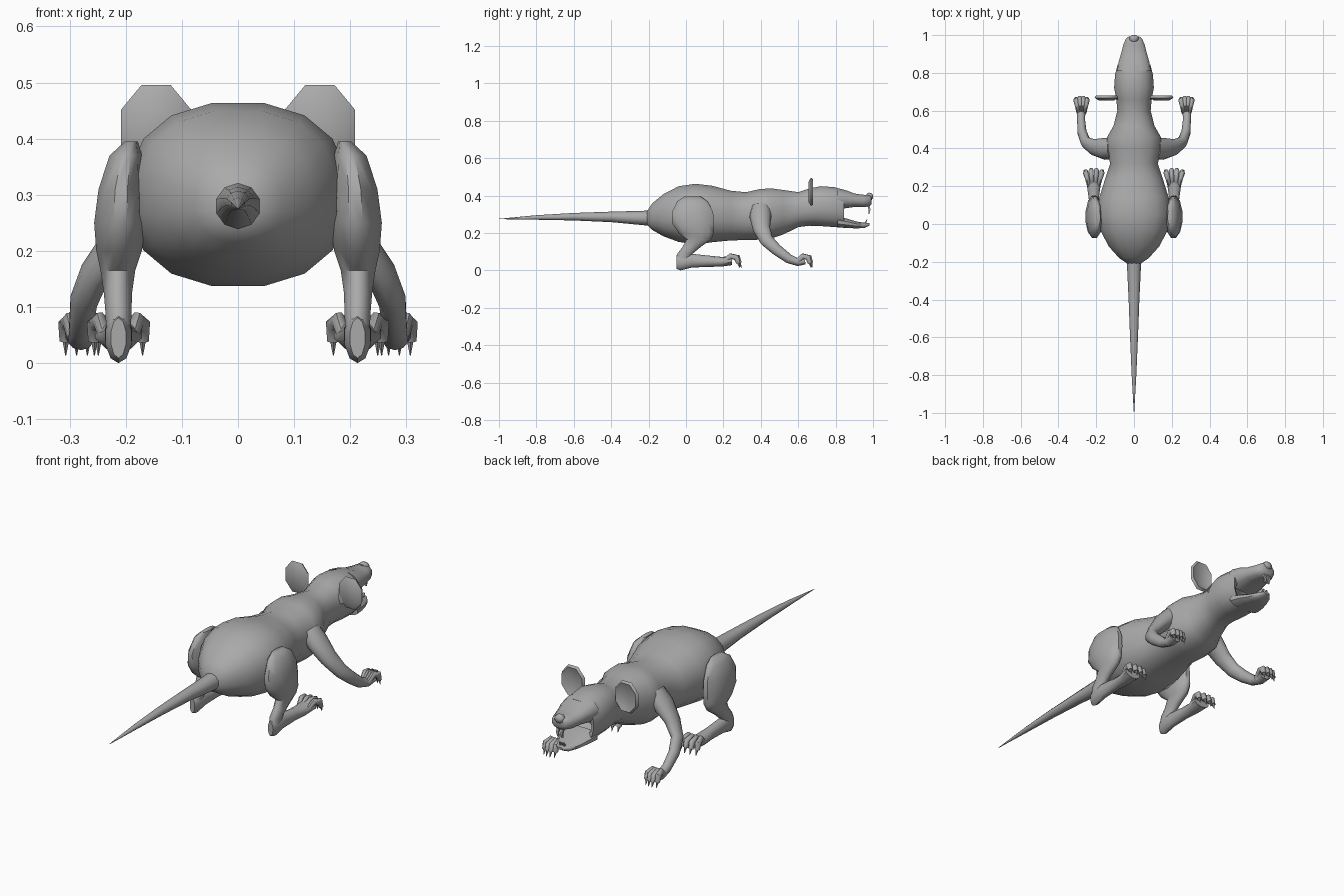
import bpy, bmesh, math
from mathutils import Vector

fur = bpy.data.materials.new("grey fur")
fur.diffuse_color = (0.4, 0.4, 0.4, 1)


def power(v, e):
    return math.copysign(abs(v) ** e, v)


def loft(name, rings, sides=10, axis=None, mirror=False, square=2.0):
    """Skin rings of (x, y, z, half width, half height) placed along a path.
    axis fixes the facing of all rings, otherwise they follow the path."""
    bm = bmesh.new()
    pts = [Vector(r[:3]) for r in rings]
    loops = []
    for i, r in enumerate(rings):
        t = Vector(axis) if axis else pts[min(i + 1, len(pts) - 1)] - pts[max(i - 1, 0)]
        t.normalize()
        side = Vector((1, 0, 0))
        side = (side - t * side.dot(t)).normalized()
        up = side.cross(t)
        loop = []
        for k in range(sides):
            a = 2 * math.pi * (k + 0.5) / sides
            u = power(math.cos(a), 2 / square) * r[3]
            v = power(math.sin(a), 2 / square) * r[4]
            loop.append(bm.verts.new(pts[i] + side * u + up * v))
        loops.append(loop)
    for a, b in zip(loops, loops[1:]):
        for k in range(sides):
            j = (k + 1) % sides
            bm.faces.new((a[k], a[j], b[j], b[k]))
    bm.faces.new(loops[0])
    bm.faces.new(loops[-1])
    bmesh.ops.recalc_face_normals(bm, faces=bm.faces)
    me = bpy.data.meshes.new(name)
    bm.to_mesh(me)
    bm.free()
    me.materials.append(fur)
    ob = bpy.data.objects.new(name, me)
    bpy.context.collection.objects.link(ob)
    bpy.ops.object.select_all(action='DESELECT')
    ob.select_set(True)
    bpy.context.view_layer.objects.active = ob
    bpy.ops.object.shade_smooth_by_angle(angle=math.radians(50))
    if mirror:
        ob.modifiers.new("mirror", 'MIRROR')
    return ob


def spine(rows):
    """Rows of (y, top, bottom, half width) become centred rings."""
    return [(0, y, (t + b) / 2, w, (t - b) / 2) for y, t, b, w in rows]


FWD = (0, 1, 0)

# body and skull, ending in a hollow mouth
loft("body", spine([
    (-0.21, 0.315, 0.245, 0.035), (-0.18, 0.36, 0.215, 0.08), (-0.12, 0.41, 0.18, 0.135),
    (-0.04, 0.452, 0.15, 0.178), (0.05, 0.466, 0.135, 0.198), (0.14, 0.455, 0.148, 0.187),
    (0.24, 0.428, 0.158, 0.155), (0.32, 0.42, 0.16, 0.128), (0.40, 0.438, 0.162, 0.15),
    (0.46, 0.44, 0.17, 0.145), (0.52, 0.432, 0.19, 0.11), (0.60, 0.42, 0.23, 0.09),
    (0.66, 0.44, 0.237, 0.095), (0.72, 0.452, 0.235, 0.107), (0.79, 0.447, 0.23, 0.102),
    (0.845, 0.433, 0.226, 0.088), (0.835, 0.36, 0.26, 0.07), (0.76, 0.33, 0.29, 0.04)]),
    sides=16, axis=FWD, square=2.3)

# jaws
loft("upper_jaw", spine([
    (0.81, 0.44, 0.325, 0.092), (0.86, 0.428, 0.332, 0.083), (0.90, 0.412, 0.338, 0.071),
    (0.95, 0.405, 0.337, 0.058), (0.982, 0.405, 0.342, 0.044), (0.992, 0.396, 0.355, 0.03)]),
    sides=12, axis=FWD, square=2.5)
loft("lower_jaw", spine([
    (0.81, 0.288, 0.229, 0.088), (0.86, 0.278, 0.226, 0.077), (0.91, 0.262, 0.224, 0.058),
    (0.955, 0.255, 0.226, 0.038), (0.982, 0.252, 0.24, 0.016)]),
    sides=12, axis=FWD, square=2.5)

# nose and front teeth
loft("nose", spine([(0.965, 0.41, 0.382, 0.016), (0.978, 0.418, 0.372, 0.026),
                    (0.992, 0.414, 0.374, 0.024), (1.0, 0.402, 0.386, 0.01)]),
     sides=8, axis=FWD)
loft("upper_incisor", [(0.011, 0.972, 0.355, 0.01, 0.009), (0.011, 0.982, 0.325, 0.009, 0.007),
                       (0.011, 0.978, 0.302, 0.007, 0.003)], sides=4, mirror=True)
loft("lower_incisor", [(0.009, 0.955, 0.245, 0.008, 0.007), (0.009, 0.968, 0.272, 0.006, 0.003)],
     sides=4, mirror=True)

# thin cupped ears
loft("ear", [(0.146, 0.655, 0.42, 0.045, 0.058), (0.146, 0.668, 0.42, 0.068, 0.082),
             (0.146, 0.680, 0.42, 0.060, 0.074), (0.142, 0.670, 0.417, 0.035, 0.045)],
     sides=8, axis=FWD, mirror=True)
loft("ear_root", [(0.075, 0.66, 0.37, 0.02, 0.02), (0.11, 0.666, 0.385, 0.012, 0.025)],
     sides=8, axis=FWD, mirror=True)

# tail
loft("tail", [(0, -0.16, 0.28, 0.046, 0.046), (0, -0.22, 0.28, 0.039, 0.039),
              (0, -0.4, 0.286, 0.03, 0.028), (0, -0.6, 0.287, 0.022, 0.02),
              (0, -0.8, 0.283, 0.013, 0.012), (0, -1.0, 0.275, 0.001, 0.001)],
     sides=10, axis=FWD)

# hind legs: thigh and shin, then the long foot
loft("hind_leg", [
    (0.19, 0.035, 0.395, 0.012, 0.045), (0.20, 0.035, 0.37, 0.03, 0.085),
    (0.208, 0.035, 0.31, 0.042, 0.114), (0.21, 0.038, 0.25, 0.048, 0.115),
    (0.212, 0.055, 0.20, 0.042, 0.098), (0.214, 0.068, 0.165, 0.032, 0.068),
    (0.214, 0.03, 0.125, 0.026, 0.05), (0.213, -0.005, 0.09, 0.024, 0.043),
    (0.213, -0.02, 0.04, 0.022, 0.03)], sides=12, axis=(0, 0, -1), mirror=True)
loft("hind_foot", [
    (0.213, -0.052, 0.045, 0.014, 0.036), (0.213, -0.03, 0.046, 0.024, 0.046),
    (0.213, 0.03, 0.052, 0.025, 0.037), (0.213, 0.12, 0.049, 0.026, 0.03),
    (0.213, 0.19, 0.046, 0.036, 0.026), (0.213, 0.245, 0.052, 0.044, 0.024)],
    sides=10, axis=FWD, mirror=True)

# front legs: shoulder, elbow and wrist
loft("front_leg", [
    (0.11, 0.40, 0.325, 0.05, 0.055), (0.155, 0.398, 0.285, 0.042, 0.058),
    (0.21, 0.405, 0.22, 0.032, 0.046), (0.255, 0.432, 0.16, 0.027, 0.036),
    (0.275, 0.485, 0.11, 0.025, 0.03), (0.280, 0.55, 0.062, 0.022, 0.025),
    (0.280, 0.60, 0.043, 0.024, 0.02), (0.278, 0.635, 0.05, 0.032, 0.018)],
    sides=10, mirror=True)


def toes(name, x, y, spread, length):
    """Four arched toes, each with a drooping claw."""
    for i in range(4):
        s = (i - 1.5) / 1.5
        reach = length * (1 - 0.12 * abs(s))
        x0, x1 = x + s * spread * 0.55, x + s * spread
        loft(f"{name}_toe_{i + 1}", [
            (x0, y, 0.045, 0.011, 0.014), ((x0 + x1) / 2, y + reach * 0.45, 0.076, 0.013, 0.016),
            (x1, y + reach * 0.8, 0.068, 0.014, 0.017), (x1, y + reach * 0.9, 0.04, 0.012, 0.012)],
            sides=8, mirror=True)
        loft(f"{name}_claw_{i + 1}", [
            (x1, y + reach * 0.9, 0.042, 0.007, 0.008), (x1, y + reach, 0.014, 0.001, 0.001)],
            sides=6, mirror=True)


toes("hind", 0.213, 0.2, 0.043, 0.10)
toes("front", 0.278, 0.59, 0.029, 0.09)
